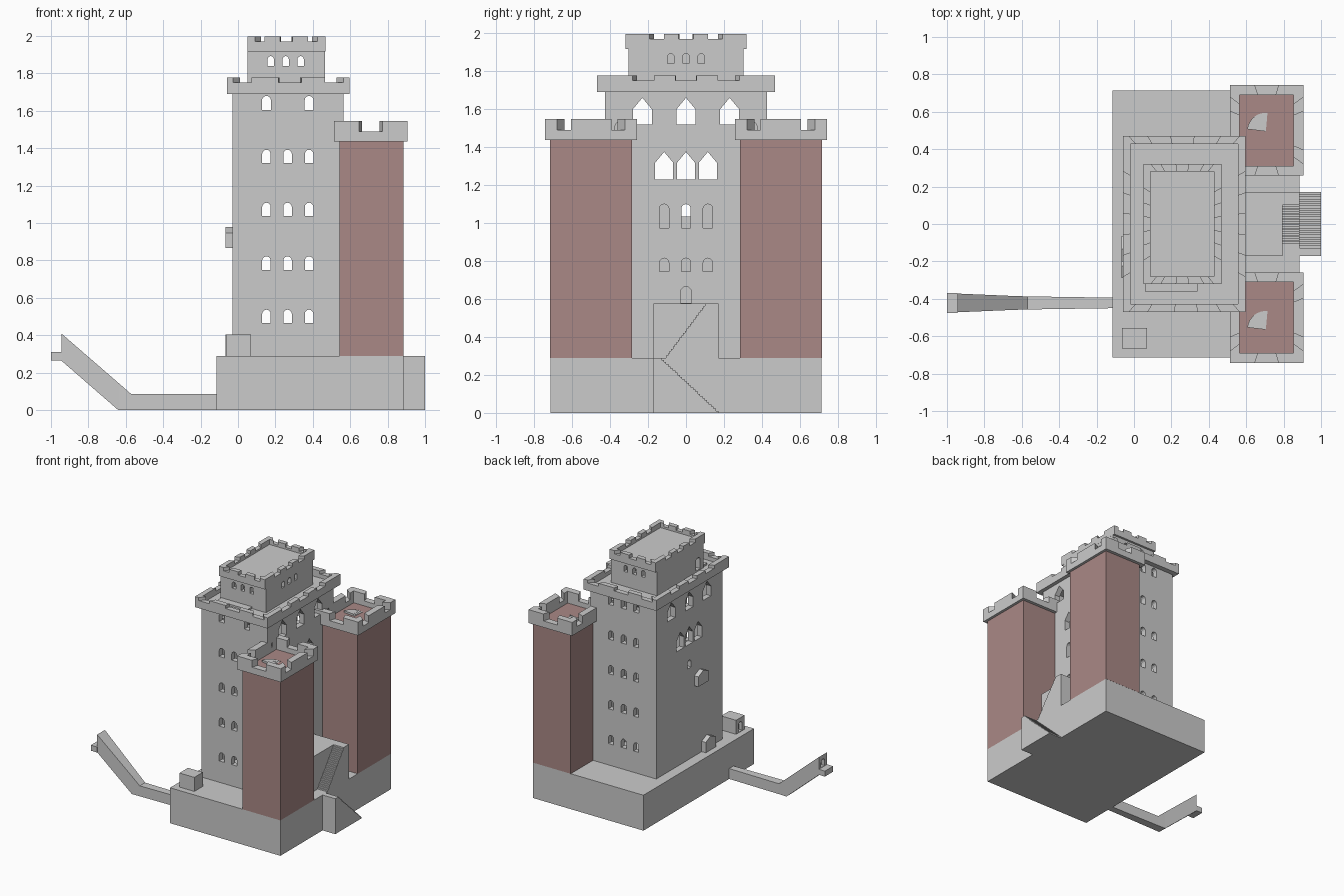
import bpy, bmesh, math

if "Cube" in bpy.data.objects:
    bpy.data.objects.remove(bpy.data.objects["Cube"])


def finish(name, bm, mat=None):
    bmesh.ops.recalc_face_normals(bm, faces=bm.faces)
    me = bpy.data.meshes.new(name)
    bm.to_mesh(me)
    bm.free()
    ob = bpy.data.objects.new(name, me)
    bpy.context.collection.objects.link(ob)
    if mat:
        me.materials.append(mat)
    return ob


def loft(bm, a, b):
    # closed solid between two matching loops
    va, vb = [bm.verts.new(p) for p in a], [bm.verts.new(p) for p in b]
    n = len(a)
    bm.faces.new(va[::-1])
    bm.faces.new(vb)
    for i in range(n):
        bm.faces.new((va[i], va[(i + 1) % n], vb[(i + 1) % n], vb[i]))


def add_box(bm, x0, x1, y0, y1, z0, z1):
    r = [(x0, y0), (x1, y0), (x1, y1), (x0, y1)]
    loft(bm, [(x, y, z0) for x, y in r], [(x, y, z1) for x, y in r])


def box(name, *d, mat=None):
    bm = bmesh.new()
    add_box(bm, *d)
    return finish(name, bm, mat)


def opening(bm, axis, wall, c, z0, z1, w, pointed=False, depth=0.06):
    # arched or pointed prism through one wall
    h = w / 2
    p = [(c - h, z0), (c + h, z0)]
    if pointed:
        p += [(c + h, z1 - w * .6), (c, z1), (c - h, z1 - w * .6)]
    else:
        for i in range(7):
            a = math.pi * i / 6
            p.append((c + h * math.cos(a), z1 - h + h * math.sin(a)))
    if axis == 'x':
        f = lambda d: [(wall + d, u, v) for u, v in p]
    else:
        f = lambda d: [(u, wall + d, v) for u, v in p]
    loft(bm, f(-depth), f(depth))


def cut(ob, bm):
    cutter = finish("cutter", bm)
    cutter.hide_render = True
    m = ob.modifiers.new("cut", 'BOOLEAN')
    m.operation, m.object, m.solver = 'DIFFERENCE', cutter, 'EXACT'
    dg = bpy.context.evaluated_depsgraph_get()
    me = bpy.data.meshes.new_from_object(ob.evaluated_get(dg))
    ob.modifiers.clear()
    ob.data = me
    bpy.data.objects.remove(cutter)


def battlement(name, x0, x1, y0, y1, t, z0, zlow, ztop, gx, gy):
    # parapet ring; gx / gy are crenel ranges along each side
    bm = bmesh.new()
    o = [(x0, y0), (x1, y0), (x1, y1), (x0, y1)]
    i = [(x0 + t, y0 + t), (x1 - t, y0 + t), (x1 - t, y1 - t), (x0 + t, y1 - t)]
    lerp = lambda a, b, s: (a[0] + (b[0] - a[0]) * s, a[1] + (b[1] - a[1]) * s)
    for k in range(4):
        n, prev, spans = (k + 1) % 4, 0, []
        for a, b in (gx if k % 2 == 0 else gy):
            spans += [(prev, a, ztop), (a, b, zlow)]
            prev = b
        spans.append((prev, 1, ztop))
        for a, b, z in spans:
            q = [lerp(o[k], o[n], a), lerp(o[k], o[n], b), lerp(i[k], i[n], b), lerp(i[k], i[n], a)]
            loft(bm, [(*p, z0) for p in q], [(*p, z) for p in q])
    return finish(name, bm)


red = bpy.data.materials.new("red_stone")
red.diffuse_color = (0.40, 0.25, 0.24, 1)
red.use_nodes = True
red.node_tree.nodes["Principled BSDF"].inputs["Base Color"].default_value = red.diffuse_color

# podium
box("podium", -.115, .885, -.715, .715, 0, .29)

# hollow keep with windows
keep = box("keep", -.03, .565, -.427, .427, .29, 1.72)
bm = bmesh.new()
add_box(bm, .015, .52, -.382, .382, .30, 1.69)
cut(keep, bm)
bm = bmesh.new()
cols = (.152, .265, .38)
for s in (-1, 1):
    for x in cols:
        for z in (.465, .75, 1.037, 1.32):
            opening(bm, 'y', s * .41, x, z, z + .072, .046)
        if s == 1 or x != .265:
            opening(bm, 'y', s * .41, x, 1.605, 1.68, .048)
for wx in (-.01, .545):
    for k in (-1, 0, 1):
        opening(bm, 'x', wx, k * .23, 1.52, 1.66, .1, True)
        opening(bm, 'x', wx, k * .115, 1.23, 1.375, .095, True)
        if wx > 0:
            opening(bm, 'x', wx, k * .115, .975, 1.1, .05)
            opening(bm, 'x', wx, k * .115, .745, .815, .05)
opening(bm, 'x', -.01, 0, 1.035, 1.1, .05)
opening(bm, 'x', .545, 0, .58, .665, .06)
for s in (-1, 1):
    opening(bm, 'x', .545, s * .345, 1.445, 1.535, .06)
cut(keep, bm)
thirds = [(.2, .32), (.44, .56), (.68, .8)]
battlement("keep_parapet", -.06, .597, -.47, .47, .042, 1.69, 1.752, 1.777,
           [(.05, .2), (.42, .61), (.8, .95)], thirds)

# top turret
turret = box("turret", .052, .466, -.302, .302, 1.715, 1.955)
bm = bmesh.new()
add_box(bm, .09, .43, -.265, .265, 1.725, 1.915)
cut(turret, bm)
bm = bmesh.new()
for s in (-1, 1):
    for k in (-1, 0, 1):
        opening(bm, 'y', s * .284, .255 + k * .08, 1.84, 1.893, .034)
for k in (-1, 0, 1):
    opening(bm, 'x', .448, k * .08, 1.84, 1.893, .034)
opening(bm, 'x', .07, -.23, 1.73, 1.83, .055)
cut(turret, bm)
battlement("turret_parapet", .05, .467, -.32, .32, .038, 1.918, 1.97, 1.997,
           [(.1, .22), (.42, .58), (.78, .9)], thirds)
box("roof_step", .06, .34, -.36, -.30, 1.71, 1.735)

# flanking red towers with parapets and fan steps
for s, side in ((-1, "front"), (1, "back")):
    ya, yb = sorted((s * .284, s * .716))
    box(side + "_tower", .543, .885, ya, yb, .29, 1.45, mat=red)
    battlement(side + "_tower_parapet", .512, .907, ya - .026, yb + .026, .053, 1.437, 1.49, 1.547,
               [(.34, .66)], [(.13, .28), (.72, .87)])
    bm = bmesh.new()
    cx, cy = .705, s * .53 - .035
    for i in range(8):
        a, b = (math.radians(85 + 11 * j) for j in (i, i + 1))
        tri = [(cx, cy)] + [(cx + .1 * math.cos(t), cy + .1 * math.sin(t)) for t in (a, b)]
        loft(bm, [(*p, 1.445) for p in tri], [(*p, 1.452 + .002 * i) for p in tri])
    finish(side + "_tower_steps", bm)


def stairs(name, x0, x1, ys, ye, z0, z1, n, yland):
    # solid flight along y from (ys, z0) up to (ye, z1) and a landing to yland
    p = [(ys, z0)]
    for i in range(n):
        y = ys + (ye - ys) * i / n
        p += [(y, z0 + (z1 - z0) * (i + 1) / n), (ys + (ye - ys) * (i + 1) / n, z0 + (z1 - z0) * (i + 1) / n)]
    p = p[:1] + p[1:] + [(yland, z1), (yland, z0)]
    bm = bmesh.new()
    loft(bm, [(x0, *q) for q in p], [(x1, *q) for q in p])
    bmesh.ops.remove_doubles(bm, verts=bm.verts, dist=1e-5)
    return finish(name, bm)


# entrance stairs and landing
stairs("lower_stairs", .885, 1.0, .17, -.14, 0, .29, 26, -.17)
stairs("upper_stairs", .795, .885, -.105, .11, .29, .575, 24, .17)
box("entrance_landing", .56, .795, -.17, .17, .29, .575)

# gabled bay and porch on the left wall
for name, y0, y1, z0, z1 in (("bay", -.2, -.065, .866, .978), ("porch", -.29, -.16, .29, .405)):
    g = [(y0, z0), (y1, z0), (y1, z1 - .03), ((y0 + y1) / 2, z1), (y0, z1 - .03)]
    bm = bmesh.new()
    loft(bm, [(-.067, *q) for q in g], [(-.02, *q) for q in g])
    finish(name, bm)

# guard hut with doorway
hut = box("guard_hut", -.065, .07, -.665, -.555, .29, .405)
bm = bmesh.new()
opening(bm, 'x', -.065, -.61, .295, .375, .045, depth=.03)
cut(hut, bm)

# rising causeway with end doorway and ledge
bm = bmesh.new()
sec = [(-.11, .028, 0, .085), (-.57, .035, 0, .085), (-.64, .037, 0, .146), (-.945, .05, .265, .41)]
rings = [[bm.verts.new((x, -.422 + u * w, z)) for u, z in ((-1, a), (1, a), (1, b), (-1, b))]
         for x, w, a, b in sec]
for r, q in zip(rings, rings[1:]):
    for i in range(4):
        bm.faces.new((r[i], r[(i + 1) % 4], q[(i + 1) % 4], q[i]))
bm.faces.new(rings[0])
bm.faces.new(rings[-1])
way = finish("causeway", bm)
bm = bmesh.new()
opening(bm, 'x', -.945, -.422, .312, .375, .045, depth=.03)
cut(way, bm)
box("causeway_ledge", -1.0, -.944, -.475, -.369, .265, .31)
